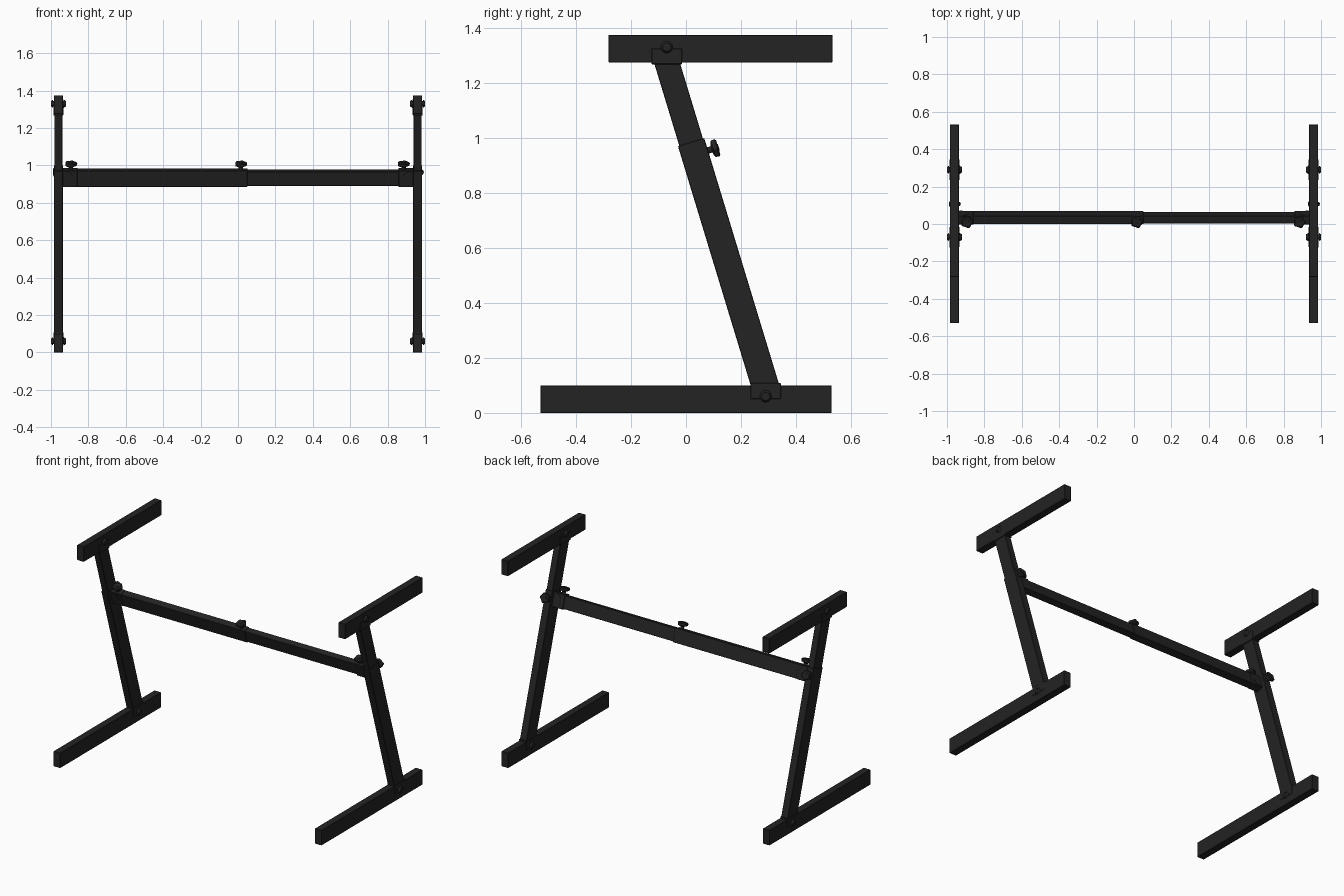
import bpy, bmesh, math
from mathutils import Matrix, Vector

if "Cube" in bpy.data.objects:
    bpy.data.objects.remove(bpy.data.objects["Cube"])

black = bpy.data.materials.new("black metal")
black.use_nodes = True
COLOUR = (0.017, 0.017, 0.017, 1)
black.diffuse_color = COLOUR
black.node_tree.nodes["Principled BSDF"].inputs["Base Color"].default_value = COLOUR

TILT = math.atan(0.304)              # lean of the legs and crossbar
LEAN = Matrix.Rotation(TILT, 4, "X")
SIDE = 0.96                          # x of each side frame


def leg_y(z):
    """Centre line of the leaning legs."""
    return 0.2875 - 0.304 * (z - 0.1)


def finish(name, bm, matrix, bevel=0.0):
    mesh = bpy.data.meshes.new(name)
    bmesh.ops.recalc_face_normals(bm, faces=bm.faces)
    bm.to_mesh(mesh)
    bm.free()
    mesh.materials.append(black)
    ob = bpy.data.objects.new(name, mesh)
    ob.matrix_world = matrix
    bpy.context.collection.objects.link(ob)
    if bevel:
        mod = ob.modifiers.new("soft edges", "BEVEL")
        mod.width = bevel
        mod.segments = 1
    return ob


def box(name, size, centre, rotation=Matrix(), bevel=0.002):
    bm = bmesh.new()
    bmesh.ops.create_cube(bm, size=1)
    bmesh.ops.scale(bm, vec=size, verts=bm.verts)
    return finish(name, bm, Matrix.Translation(centre) @ rotation, bevel)


def cylinder(name, radius, length, centre, rotation, sides=24, tip=None):
    bm = bmesh.new()
    bmesh.ops.create_cone(bm, cap_ends=True, segments=sides, radius1=radius,
                          radius2=radius if tip is None else tip, depth=length)
    return finish(name, bm, Matrix.Translation(centre) @ rotation)


def knob(name, base, rotation):
    """Lobed hand knob on a stem, pointing along local z from its base."""
    axis = rotation @ Vector((0, 0, 1))
    cylinder(name + "_stem", 0.012, 0.05, base + axis * 0.02, rotation, 16)
    bm = bmesh.new()
    rings = []
    for height, scale in ((0.018, 0.55), (0.024, 0.95), (0.038, 1), (0.043, 0.8)):
        ring = []
        for i in range(40):
            a = math.tau * i / 40
            r = scale * (0.031 + 0.003 * math.cos(5 * a))
            ring.append(bm.verts.new((r * math.cos(a), r * math.sin(a), height)))
        rings.append(ring)
    for low, high in zip(rings, rings[1:]):
        for i in range(40):
            j = (i + 1) % 40
            bm.faces.new((low[i], low[j], high[j], high[i]))
    bm.faces.new(rings[0])
    bm.faces.new(rings[-1])
    finish(name, bm, Matrix.Translation(base) @ rotation)


def tube(name, x, z0, z1, width, depth):
    """Leaning leg tube between two heights."""
    z = (z0 + z1) / 2
    length = (z1 - z0) / math.cos(TILT)
    box(name, (width, depth, length), (x, leg_y(z), z), LEAN)


TURN_X = Matrix.Rotation(math.pi / 2, 4, "Y")
for side, s in (("left", 1), ("right", -1)):
    x = s * SIDE
    # Foot, support arm and telescopic leg
    box(side + "_foot", (0.05, 1.06, 0.1), (x, 0, 0.05))
    box(side + "_support_arm", (0.05, 0.815, 0.1), (x, 0.125, 1.325))
    tube(side + "_lower_leg", x, 0.06, 0.985, 0.049, 0.1)
    tube(side + "_upper_leg", x, 0.9, 1.32, 0.044, 0.09)

    # Joint collars and through bolts
    for place, y, z, edge in (("foot", 0.29, 0.06, 0.079), ("arm", -0.07, 1.33, 1.297)):
        box(f"{side}_{place}_collar", (0.054, 0.11, 0.058), (x, y, edge))
        cylinder(f"{side}_{place}_bolt", 0.014, 0.07, (x, y, z), TURN_X, 16)
        for end, d in (("outer", s), ("inner", -s)):
            turn = Matrix.Rotation(d * math.pi / 2, 4, "Y")
            cylinder(f"{side}_{place}_{end}_bolt_head", 0.022, 0.012,
                     (x + d * 0.034, y, z), turn, 12, 0.015)

    # Knob clamping the leg height
    out = LEAN @ Matrix.Rotation(-math.pi / 2, 4, "X")
    knob(side + "_leg_knob", Vector((x, leg_y(0.94), 0.94)) + LEAN @ Vector((0, 0.046, 0)), out)

# Telescopic crossbar, leaning with the legs
BAR = Vector((0, leg_y(0.935), 0.935))
box("crossbar_outer_tube", (0.99, 0.046, 0.09), BAR + Vector((-0.445, 0, 0)), LEAN)
box("crossbar_inner_tube", (0.97, 0.041, 0.082), BAR + Vector((0.46, 0, 0)), LEAN)
for side, s in (("left", 1), ("right", -1)):
    box(side + "_crossbar_socket", (0.085, 0.048, 0.093), BAR + Vector((s * 0.9, 0, 0)), LEAN)
    cylinder(side + "_socket_pivot", 0.043, 0.052, BAR + Vector((s * 0.925, 0, 0)),
             LEAN @ Matrix.Rotation(math.pi / 2, 4, "X"), 32)
for name, x in (("left", 0.885), ("middle", 0.015), ("right", -0.893)):
    knob(name + "_crossbar_knob", BAR + LEAN @ Vector((x, 0, 0.044)), LEAN)

# Smooth the round parts, keep their rims crisp
for ob in bpy.context.scene.objects:
    ob.select_set(any(w in ob.name for w in ("knob", "bolt", "pivot")))
    if ob.select_get():
        bpy.context.view_layer.objects.active = ob
bpy.ops.object.shade_smooth_by_angle(angle=math.radians(35))
